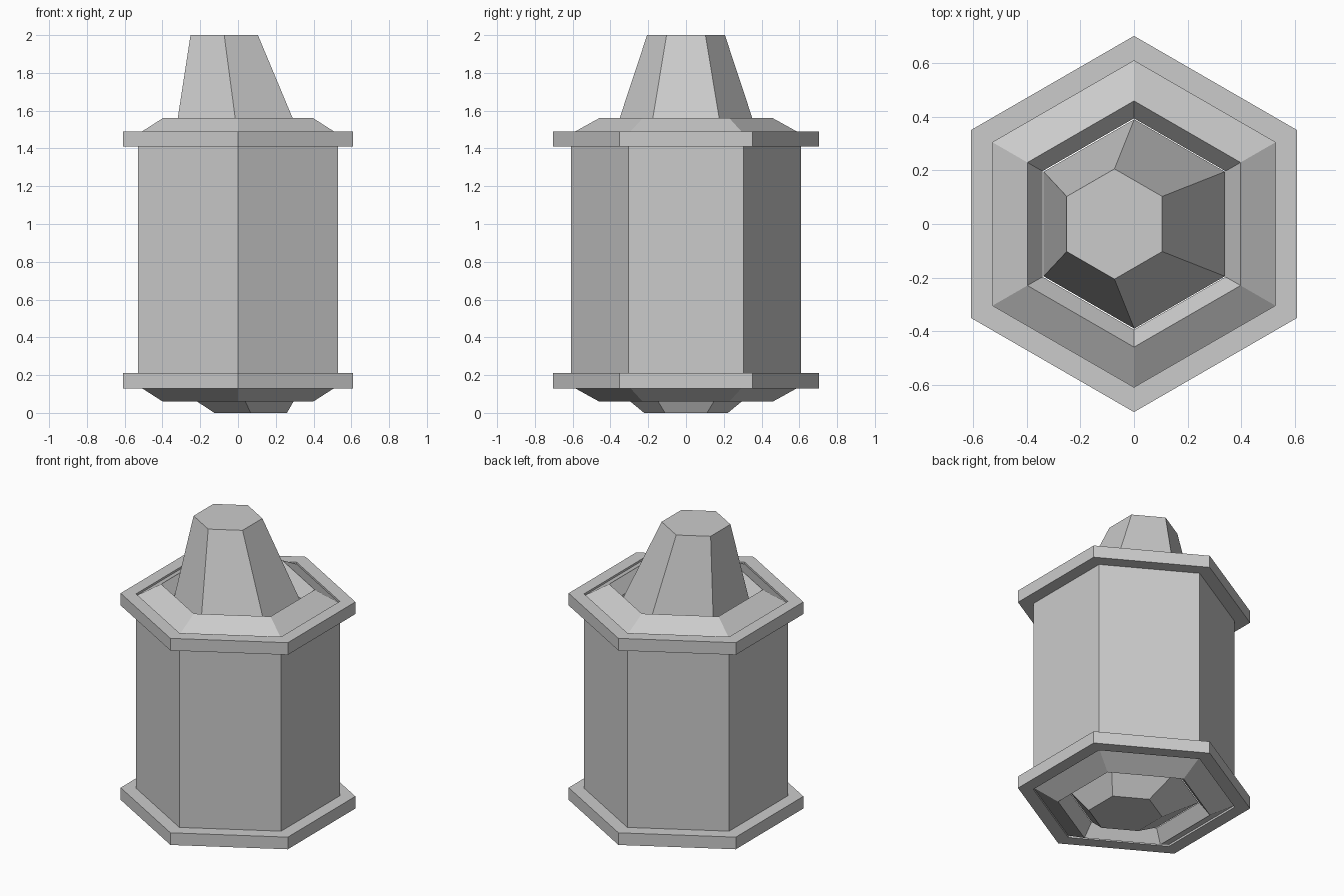
import bpy, bmesh, math

if "Cube" in bpy.data.objects:
    bpy.data.objects.remove(bpy.data.objects["Cube"])


def hex_shell(name, rings, cap_end=False):
    """Loft six-sided rings given as (radius, z, x offset), corners on the y axis."""
    bm = bmesh.new()
    loops = []
    for r, z, ox in rings:
        loop = []
        for i in range(6):
            a = math.pi / 2 + i * math.pi / 3
            loop.append(bm.verts.new((ox + r * math.cos(a), r * math.sin(a), z)))
        loops.append(loop)
    for lo, hi in zip(loops, loops[1:]):
        for i in range(6):
            j = (i + 1) % 6
            bm.faces.new((lo[i], lo[j], hi[j], hi[i]))
    if cap_end:
        bm.faces.new(loops[-1])
    # orient faces outwards, also for open shells and downward lofts
    if rings[-1][1] < rings[0][1]:
        bmesh.ops.reverse_faces(bm, faces=bm.faces[:])
        if cap_end:
            bm.normal_update()
    me = bpy.data.meshes.new(name)
    bm.to_mesh(me)
    bm.free()
    ob = bpy.data.objects.new(name, me)
    bpy.context.collection.objects.link(ob)
    return ob


# casing: recessed lip, chamfer and flange at the bottom, mirrored for the top
MID = 0.81
lower = [(0.395, 0.14, 0), (0.46, 0.06, 0), (0.61, 0.143, 0),
         (0.61, 0.13, 0), (0.703, 0.13, 0), (0.703, 0.21, 0), (0.61, 0.21, 0)]
upper = [(r, 2 * MID - z, x) for r, z, x in reversed(lower)]
hex_shell("casing", lower + upper)

# leaning nozzle on top
hex_shell("top_nozzle", [(0.391, 1.44, 0.001), (0.206, 2.0, -0.073)], cap_end=True)

# shallow leaning plug below
hex_shell("bottom_plug", [(0.391, 0.14, 0.001), (0.222, 0.0, 0.067)], cap_end=True)
